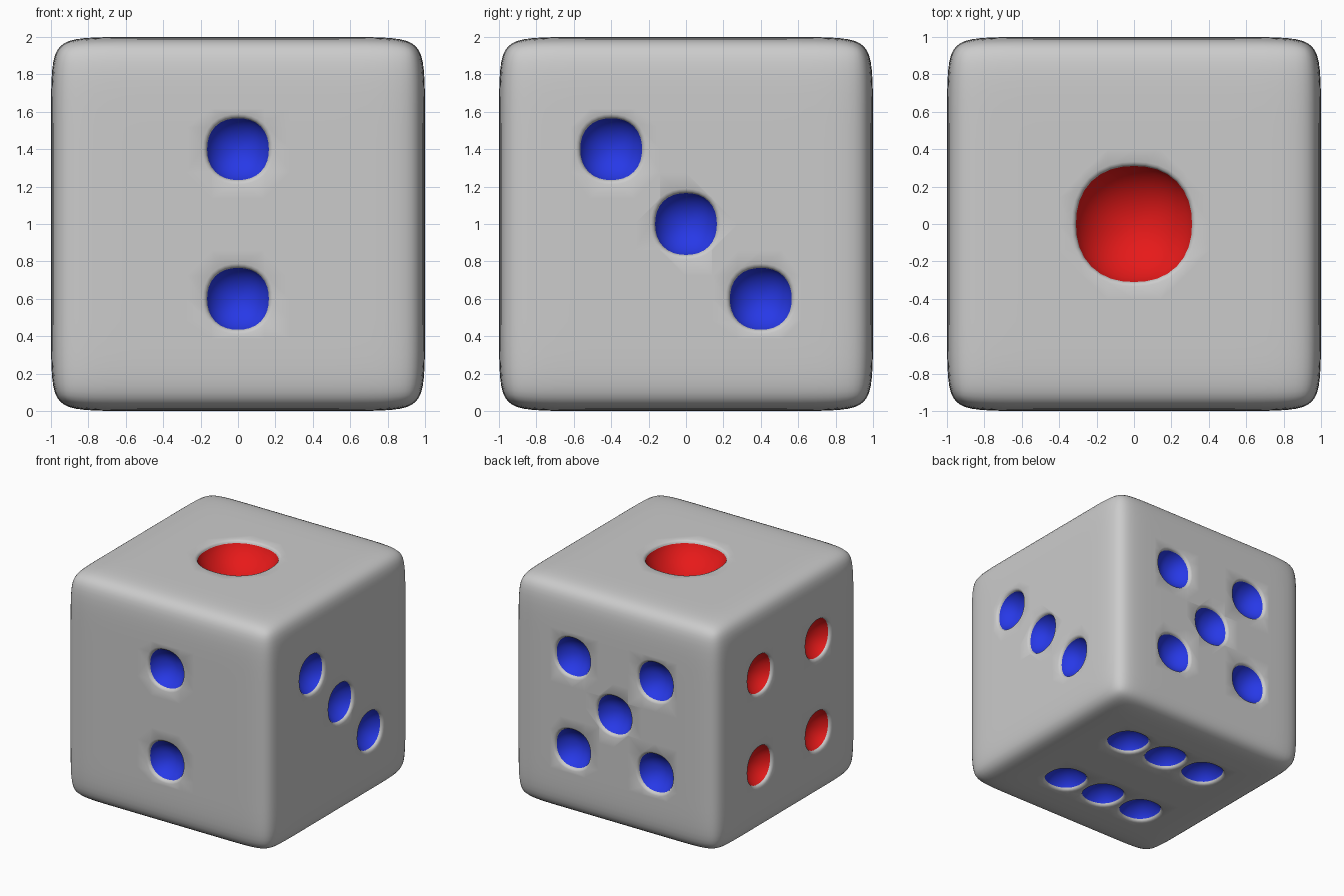
import bpy, bmesh
from math import sin, cos, pi, atan, radians
from mathutils import Vector

if "Cube" in bpy.data.objects:
    bpy.data.objects.remove(bpy.data.objects["Cube"])

SEG = 32
P = 0.4  # spot spacing


def material(name, color=None):
    m = bpy.data.materials.new(name)
    if color:
        m.diffuse_color = color
    return m


mats = [material("body_grey"),
        material("spot_blue", (0.02, 0.04, 0.8, 1)),
        material("spot_red", (0.8, 0.01, 0.01, 1))]


def make_object(name, bm):
    bmesh.ops.recalc_face_normals(bm, faces=bm.faces)
    for f in bm.faces:
        f.smooth = True
    me = bpy.data.meshes.new(name)
    bm.to_mesh(me)
    bm.free()
    for m in mats:
        me.materials.append(m)
    ob = bpy.data.objects.new(name, me)
    bpy.context.collection.objects.link(ob)
    return ob


def add_bowl(bm, centre, u, v, n, r, mat):
    """Closed bowl-shaped cutter: grey rounded lip, coloured spherical bottom."""
    lip = [(r + 0.03, 0.05), (r + 0.024, 0.0005), (r + 0.01, -0.006),
           (r + 0.003, -0.014), (r, -0.024)]
    phi = 2 * atan(0.62)
    big = r / sin(phi)
    bowl = [(big * sin(phi * k / 8), -0.024 - big * (cos(phi * k / 8) - cos(phi)))
            for k in range(7, 0, -1)]
    rings = []
    for rad, h in lip + bowl:
        ring = []
        for i in range(SEG):
            c, s = cos(2 * pi * i / SEG), sin(2 * pi * i / SEG)
            q = rad / (abs(c) ** 2.25 + abs(s) ** 2.25) ** (1 / 2.25)
            ring.append(bm.verts.new(centre + u * (q * c) + v * (q * s) + n * h))
        rings.append(ring)
    bm.faces.new(rings[0])
    for j, (a, b) in enumerate(zip(rings, rings[1:])):
        for i in range(SEG):
            k = (i + 1) % SEG
            f = bm.faces.new((a[i], a[k], b[k], b[i]))
            f.material_index = mat if j >= len(lip) - 1 else 0
    pole = bm.verts.new(centre + n * (-0.024 - big * (1 - cos(phi))))
    last = rings[-1]
    for i in range(SEG):
        bm.faces.new((last[i], last[(i + 1) % SEG], pole)).material_index = mat


# Rounded body: cube with holding loops, subdivided
bm = bmesh.new()
bmesh.ops.create_cube(bm, size=2)
for axis in range(3):
    for d in (-0.7, 0.7):
        no = Vector((0, 0, 0))
        no[axis] = 1
        bmesh.ops.bisect_plane(bm, geom=bm.verts[:] + bm.edges[:] + bm.faces[:],
                               plane_co=no * d, plane_no=no)
bmesh.ops.translate(bm, verts=bm.verts, vec=(0, 0, 1))
die = make_object("die_body", bm)

# Spots per side: normal, u axis, v axis, positions, radius, material
X, Y, Z = Vector((1, 0, 0)), Vector((0, 1, 0)), Vector((0, 0, 1))
four = [(a, b) for a in (-P, P) for b in (-P, P)]
sides = [
    (Z, X, Y, [(0, 0)], 0.31, 2),
    (-Y, X, Z, [(0, P), (0, -P)], 0.165, 1),
    (X, Y, Z, [(-P, P), (0, 0), (P, -P)], 0.165, 1),
    (-X, Y, Z, four, 0.165, 2),
    (Y, X, Z, four + [(0, 0)], 0.165, 1),
    (-Z, X, Y, four + [(0, -P), (0, P)], 0.165, 1),
]
bm = bmesh.new()
for n, u, v, spots, r, mat in sides:
    for a, b in spots:
        add_bowl(bm, Z + n + u * a + v * b, u, v, n, r, mat)
cutter = make_object("spot_cutter", bm)
cutter.hide_render = True

# Round the body, then carve the spots
sub = die.modifiers.new("round", 'SUBSURF')
sub.levels = sub.render_levels = 3
cut = die.modifiers.new("carve", 'BOOLEAN')
cut.operation = 'DIFFERENCE'
cut.solver = 'EXACT'
cut.object = cutter

bpy.context.view_layer.objects.active = die
die.select_set(True)
for name in ("round", "carve"):
    bpy.ops.object.modifier_apply(modifier=name)
bpy.data.objects.remove(cutter)
bpy.ops.object.shade_smooth_by_angle(angle=radians(40))

for m in bpy.data.materials:
    if m.users and not m.is_grease_pencil:
        m.use_nodes = True
        m.node_tree.nodes["Principled BSDF"].inputs["Base Color"].default_value = m.diffuse_color
